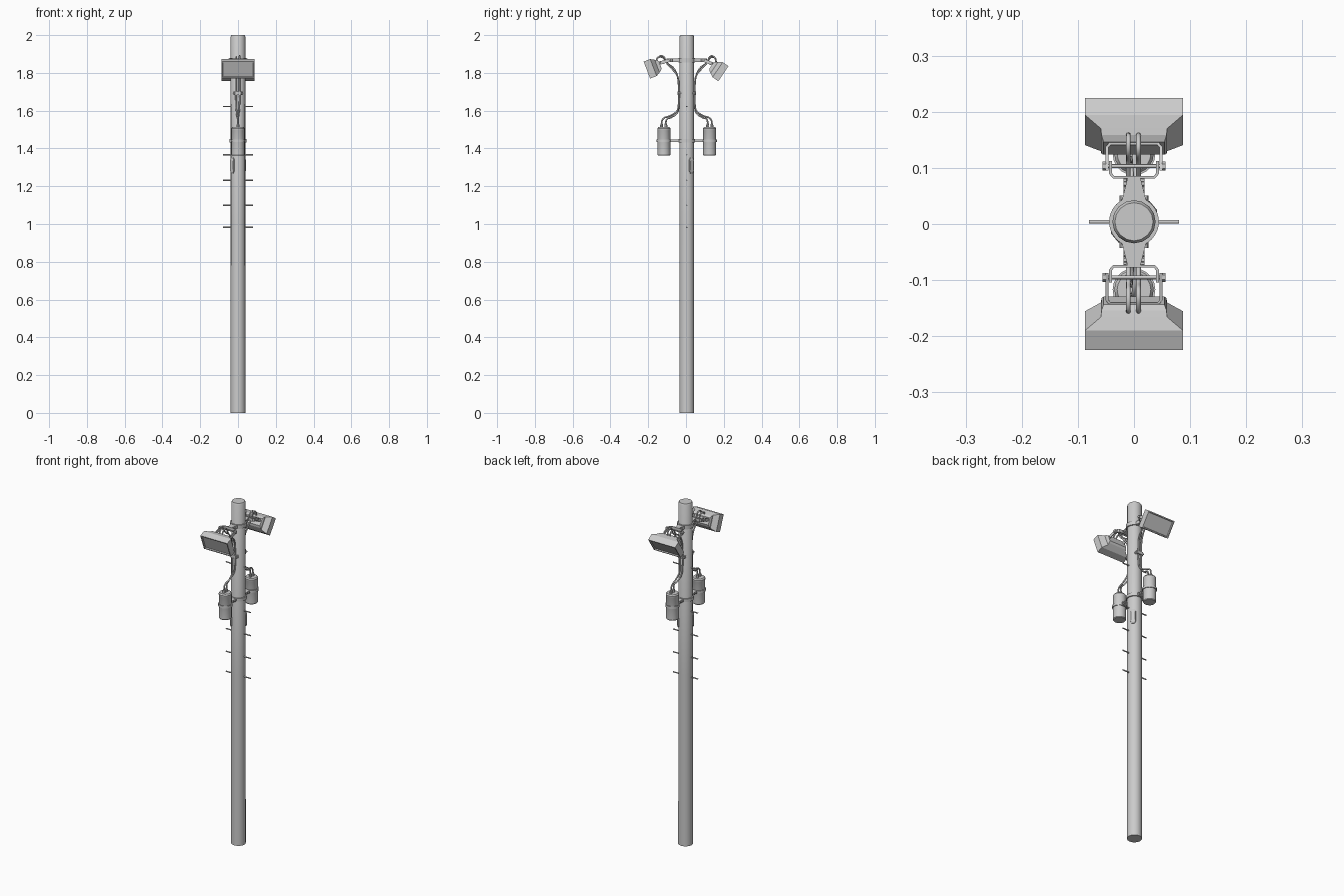
import bpy, bmesh
from math import sin, cos, radians
from mathutils import Vector

if "Cube" in bpy.data.objects:
    bpy.data.objects.remove(bpy.data.objects["Cube"])

Y0 = 0.004  # pole axis sits slightly behind the origin


def finish(name, bm, smooth=None):
    bmesh.ops.recalc_face_normals(bm, faces=bm.faces)
    me = bpy.data.meshes.new(name)
    bm.to_mesh(me)
    bm.free()
    ob = bpy.data.objects.new(name, me)
    bpy.context.collection.objects.link(ob)
    bpy.ops.object.select_all(action='DESELECT')
    ob.select_set(True)
    bpy.context.view_layer.objects.active = ob
    if smooth:
        bpy.ops.object.shade_smooth_by_angle(angle=radians(smooth))
    return ob


def loft(name, rings, smooth=None):
    bm = bmesh.new()
    vs = [[bm.verts.new(p) for p in r] for r in rings]
    n = len(vs[0])
    for a, b in zip(vs, vs[1:]):
        for i in range(n):
            j = (i + 1) % n
            bm.faces.new((a[i], a[j], b[j], b[i]))
    bm.faces.new(vs[0])
    bm.faces.new(vs[-1])
    return finish(name, bm, smooth)


def turned(name, profile, y, n=20, x=0):
    """Upright turned part from (radius, z) pairs."""
    return loft(name, [[(x + r * cos(6.28319 * i / n), y + r * sin(6.28319 * i / n), z)
                        for i in range(n)] for r, z in profile], 35)


def rod(name, a, b, r, n=8):
    a, b = Vector(a), Vector(b)
    q = (b - a).to_track_quat('Z', 'Y')
    return loft(name, [[p + q @ Vector((r * cos(6.28319 * i / n), r * sin(6.28319 * i / n), 0))
                        for i in range(n)] for p in (a, b)], 50)


def block(name, y1, w1, y2, w2, z, h):
    """Horizontal arm, tapering from half-width w1 to w2."""
    return loft(name, [[(-w, y, z - h), (w, y, z - h), (w, y, z + h), (-w, y, z + h)]
                       for y, w in ((y1, w1), (y2, w2))])


def strap(name, pts, h, t=0.005):
    """Bent flat bar following (x, y, z) points."""
    bm = bmesh.new()
    cols = [[bm.verts.new((x, y, z + k * h)) for k in (-1, 1)] for x, y, z in pts]
    for a, b in zip(cols, cols[1:]):
        bm.faces.new((a[0], b[0], b[1], a[1]))
    ob = finish(name, bm)
    m = ob.modifiers.new("thickness", 'SOLIDIFY')
    m.thickness, m.offset = t, 0
    return ob


def cable(name, pts, r):
    cu = bpy.data.curves.new(name, 'CURVE')
    cu.dimensions = '3D'
    cu.bevel_depth, cu.bevel_resolution, cu.resolution_u = r, 2, 6
    cu.use_fill_caps = True
    sp = cu.splines.new('BEZIER')
    sp.bezier_points.add(len(pts) - 1)
    for bp, p in zip(sp.bezier_points, pts):
        bp.co = p
        bp.handle_left_type = bp.handle_right_type = 'AUTO'
    ob = bpy.data.objects.new(name, cu)
    bpy.context.collection.objects.link(ob)
    bpy.ops.object.select_all(action='DESELECT')
    ob.select_set(True)
    bpy.context.view_layer.objects.active = ob
    bpy.ops.object.convert(target='MESH')


# Pole and clamp rings
turned("pole", [(0.0395, 0), (0.039, 1.0), (0.0385, 1.992), (0.034, 2.0)], Y0, 16)
for name, z, h in (("lamp_clamp", 1.867, 0.011), ("canister_clamp", 1.44, 0.009)):
    turned(name, [(0.0445, z - h), (0.0445, z + h)], Y0, 24)

# Climbing pegs
for z in (1.622, 1.367, 1.232, 1.099, 0.982):
    rod("climbing_peg", (-0.08, Y0, z), (0.08, Y0, z), 0.0035)

# Small cover plates on the pole
for ang in (40, 220):
    a = radians(ang)
    u, n = Vector((-sin(a), cos(a), 0)), Vector((cos(a), sin(a), 0))
    c = Vector((0, Y0, 1.31))
    shape = [(-.014, -.03), (-.007, -.042), (.007, -.042), (.014, -.03),
             (.014, .03), (.007, .042), (-.007, .042), (-.014, .03)]
    loft("cover_plate", [[c + n * d + u * p * k + Vector((0, 0, q * k)) for p, q in shape]
                         for d, k in ((0.034, 1), (0.042, 1), (0.045, 0.75))])

# Front (-1) and back (+1) lamp assemblies: side, face centre y, z and tilt
for s, yc, zc, tilt in ((-1, 0.207, 1.815, 21), (1, 0.198, 1.796, 34)):
    t = radians(tilt)

    def at(x, u, d):
        return (x, s * (yc + u * sin(t) - d * cos(t)), zc + u * cos(t) + d * sin(t))

    # Floodlight housing with recessed glass
    sections = [(.079, .040, .006), (.081, .042, 0), (.087, .048, 0), (.087, .048, .037),
                (.059, .036, .058), (.058, .030, .068), (.054, .020, .076)]
    loft("floodlight", [[at(-w, -h, d), at(w, -h, d), at(w, h, d), at(-w, h, d)]
                        for w, h, d in sections])

    # Pole arm and its bracket
    def y(r):
        return Y0 + s * r
    block("lamp_arm", y(0.036), 0.022, y(0.08), 0.011, 1.867, 0.009)
    for r in (0.058, 0.068):
        rod("arm_bolt", (-0.019, y(r), 1.867), (0.019, y(r), 1.867), 0.005, 6)
    pz = 1.867
    strap("pole_bracket", [(-.042, y(.108), pz), (-.042, y(.086), pz), (-.036, y(.079), pz),
                           (.036, y(.079), pz), (.042, y(.086), pz), (.042, y(.108), pz)], 0.009)

    # Lamp yoke and pivot
    by, bz = at(0, 0.01, 0.073)[1:]
    py = y(0.099)
    my, mz = by * .85 + py * .15, bz * .85 + pz * .15
    strap("lamp_yoke", [(-.048, py - s * .008, pz), (-.048, my, mz), (-.043, by, bz),
                        (.043, by, bz), (.048, my, mz), (.048, py - s * .008, pz)], 0.009)
    rod("pivot_rod", (-0.055, py, pz), (0.055, py, pz), 0.0035)
    for x in (-1, 1):
        rod("pivot_nut", (x * .050, py, pz), (x * .056, py, pz), 0.008, 6)

    # Power canister with banded body, arm and cable glands
    cy = y(0.121)
    turned("canister", [(.031, 1.362), (.034, 1.366), (.034, 1.495), (.035, 1.497),
                        (.035, 1.506), (.030, 1.513)], cy, 20)
    turned("canister_band", [(.038, 1.433), (.038, 1.447)], cy, 20)
    block("canister_arm", y(0.036), 0.016, y(0.09), 0.012, 1.44, 0.007)
    for r in (0.056, 0.074):
        rod("arm_bolt", (-0.019, y(r), 1.44), (0.019, y(r), 1.44), 0.005, 6)

    # Cables from the lamp down the pole into the canister
    for x, e in ((-.010, -.010), (.008, .012)):
        gy = cy + s * e
        turned("cable_gland", [(.008, 1.508), (.008, 1.522), (.0055, 1.532)], gy, 8)
        start = at(x, .024, .062)
        cable("cable", [start, (x, start[1] - s * .008, 1.880), (x, y(.128), 1.885 + e / 3),
                        (x, y(.108), 1.855), (x, y(.075 + e / 2), 1.825),
                        (x, y(.050), 1.785), (x, y(.043), 1.73), (x, y(.043), 1.64),
                        (x * .7, y(.050), 1.595 + e / 2), (x * .4, y(.085), 1.568 + e / 2),
                        (0, gy - s * .006, 1.555), (0, gy, 1.522)], 0.0042)

    # Cable clip on the pole
    block("cable_clip", y(0.034), 0.026, y(0.049), 0.016, 1.692, 0.009)
    for x in (-1, 1):
        rod("clip_screw", (x * .021, y(.03), 1.692), (x * .021, y(.047), 1.692), 0.005, 6)
